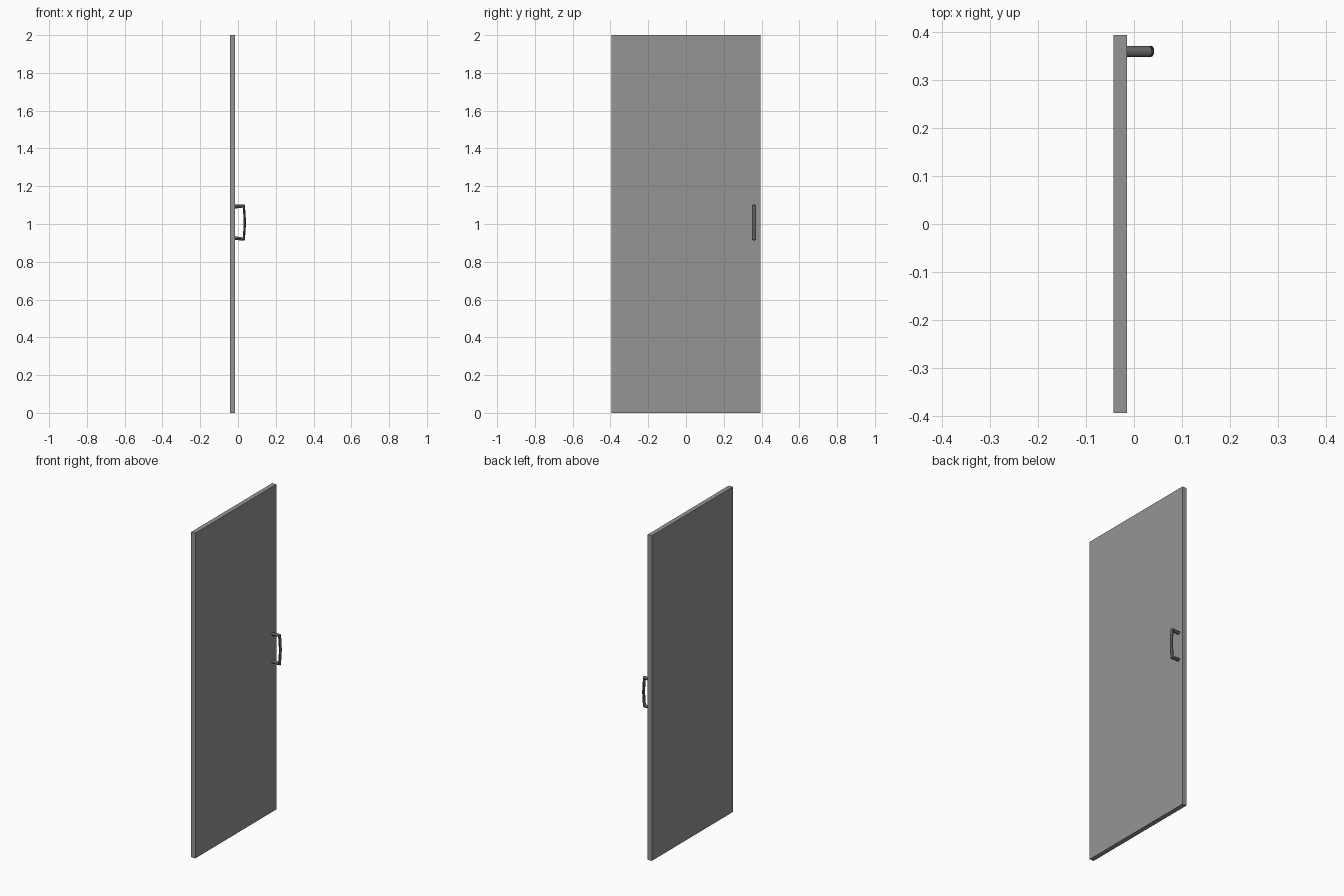
import bpy, bmesh, math
from mathutils import Vector

if "Cube" in bpy.data.objects:
    bpy.data.objects.remove(bpy.data.objects["Cube"])


def material(name, value):
    m = bpy.data.materials.new(name)
    m.diffuse_color = (value, value, value, 1)
    m.use_nodes = True
    m.node_tree.nodes["Principled BSDF"].inputs["Base Color"].default_value = m.diffuse_color
    return m


def make_object(name, bm, mat):
    bmesh.ops.recalc_face_normals(bm, faces=bm.faces)
    me = bpy.data.meshes.new(name)
    bm.to_mesh(me)
    bm.free()
    me.materials.append(mat)
    ob = bpy.data.objects.new(name, me)
    bpy.context.collection.objects.link(ob)
    return ob


door_grey = material("door grey", 0.30)
handle_grey = material("handle dark grey", 0.12)

# Door slab
bm = bmesh.new()
bmesh.ops.create_cube(bm, size=1)
for v in bm.verts:
    v.co = Vector((-0.029 + v.co.x * 0.028, v.co.y * 0.788, 1 + v.co.z * 2))
make_object("door_panel", bm, door_grey)

# Pull handle: oval section swept along a bracket path, upper half then mirrored
# Each station: x, height above handle centre, half thickness, section angle
HANDLE_Y, HANDLE_Z, HALF_WIDTH, SIDES = 0.36, 1.008, 0.0115, 12
upper = [
    (-0.0155, 0.084, 0.010, 90),
    (0.004, 0.085, 0.009, 90),
    (0.024, 0.087, 0.008, 90),
    (0.0305, 0.0865, 0.010, 45),
    (0.0315, 0.078, 0.006, 0),
    (0.0335, 0.050, 0.006, 0),
    (0.0355, 0.020, 0.006, 0),
]
path = upper + [(0.036, 0, 0.006, 0)] + [(x, -z, t, -a) for x, z, t, a in reversed(upper)]

bm = bmesh.new()
rings = []
for x, z, t, a in path:
    out = Vector((math.cos(math.radians(a)), 0, math.sin(math.radians(a))))
    centre = Vector((x, HANDLE_Y, HANDLE_Z + z))
    ring = []
    for i in range(SIDES):
        u = math.tau * i / SIDES
        ring.append(bm.verts.new(centre + out * (t * math.cos(u))
                                 + Vector((0, HALF_WIDTH * math.sin(u), 0))))
    rings.append(ring)
for r0, r1 in zip(rings, rings[1:]):
    for i in range(SIDES):
        j = (i + 1) % SIDES
        bm.faces.new((r0[i], r0[j], r1[j], r1[i]))
bm.faces.new(rings[0])
bm.faces.new(rings[-1])
handle = make_object("pull_handle", bm, handle_grey)

# Smooth the handle while keeping its corners crisp
bpy.context.view_layer.objects.active = handle
handle.select_set(True)
bpy.ops.object.shade_smooth_by_angle(angle=math.radians(35))
